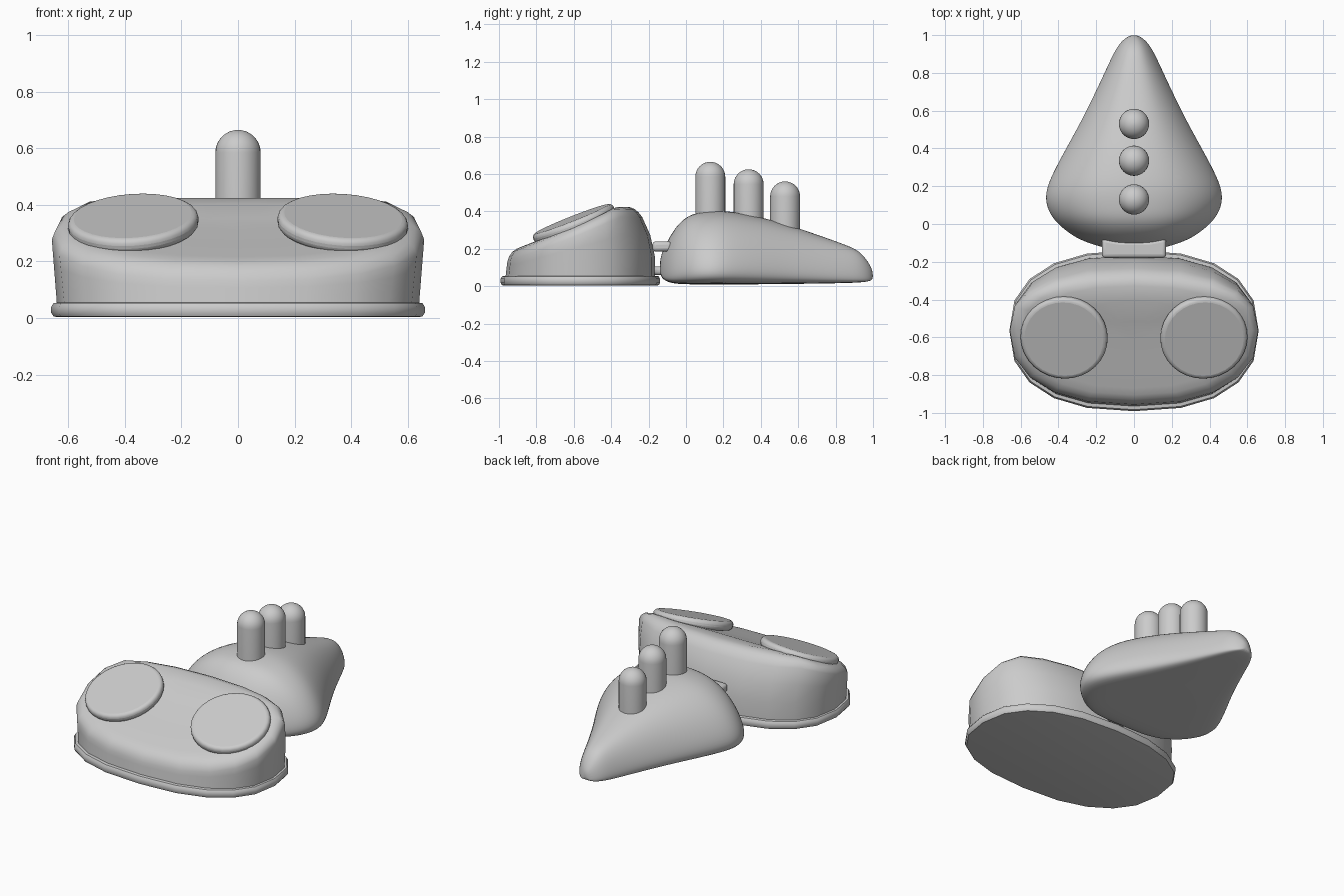
import bpy, bmesh
from math import sin, cos, pi, radians, copysign

if "Cube" in bpy.data.objects:
    bpy.data.objects.remove(bpy.data.objects["Cube"])


def finish(name, bm, angle=40, subsurf=0, bevel=0):
    bmesh.ops.recalc_face_normals(bm, faces=bm.faces)
    me = bpy.data.meshes.new(name)
    bm.to_mesh(me)
    bm.free()
    ob = bpy.data.objects.new(name, me)
    bpy.context.collection.objects.link(ob)
    if bevel:
        m = ob.modifiers.new("bevel", 'BEVEL')
        m.width, m.segments = bevel, 4
    if subsurf:
        m = ob.modifiers.new("smooth", 'SUBSURF')
        m.levels = m.render_levels = subsurf
    bpy.context.view_layer.objects.active = ob
    ob.select_set(True)
    bpy.ops.object.shade_smooth_by_angle(angle=radians(angle))
    ob.select_set(False)
    return ob


def loft(name, rings, **kw):
    bm = bmesh.new()
    loops = [[bm.verts.new(p) for p in r] for r in rings]
    n = len(loops[0])
    for a, b in zip(loops, loops[1:]):
        for i in range(n):
            j = (i + 1) % n
            bm.faces.new((a[i], a[j], b[j], b[i]))
    bm.faces.new(loops[0])
    bm.faces.new(loops[-1])
    return finish(name, bm, **kw)


N, CY = 20, -0.565


def outline(a, b):
    """Superellipse outline of the front body."""
    pw = 2 / 2.4
    pts = []
    for i in range(N):
        c, s = cos(2 * pi * i / N), sin(2 * pi * i / N)
        pts.append((a * copysign(abs(c) ** pw, c), CY + b * copysign(abs(s) ** pw, s)))
    return pts


# base flange
flange = [(.64, .41, .004), (.652, .42, .006), (.66, .426, .018),
          (.66, .426, .04), (.652, .418, .053), (.63, .395, .056)]
loft("base_flange", [[(x, y, z) for x, y in outline(a, b)] for a, b, z in flange])


# front body: upright wall and sloping, rounded top
def lean(x, y, z):
    t = (y - CY) / .4
    if t > 0:
        y -= t * .10 * (max(0, z - .12) / .30) ** 2
    else:
        y -= t * .12 * max(0, z - .05)
    return (x, y, z)


def top_z(y):
    return min(.424, .21 + .367 * (y + .9))


rings = [[(x, y, .05) for x, y in outline(.64, .40)]]
for f in (.35, .7, 1):
    rings.append([lean(x, y, .05 + f * (top_z(y) - .055 - .05))
                  for x, y in outline(.64 + .018 * f, .40)])
for k, drop in ((.985, .03), (.95, .011), (.89, .002), (.8, 0), (.5, 0), (.15, 0)):
    rings.append([lean(x, y, top_z(y) - drop) for x, y in outline(.658 * k, .40 * k)])
loft("front_body", rings, angle=50)

# round pads on the sloping top
for s, side in ((-1, "left"), (1, "right")):
    bm = bmesh.new()
    bmesh.ops.create_cone(bm, cap_ends=True, segments=32, radius1=.231, radius2=.231, depth=.055)
    pad = finish(side + "_pad", bm, bevel=.022)
    pad.location = (s * .37, -.6, .335)
    pad.rotation_euler = (radians(21.5), radians(4 * s), 0)

# rear body: (y, half width, bottom, top) stations along its length
stations = [(-.14, .07, .07, .14), (-.125, .17, .035, .19), (-.085, .29, .018, .27),
            (-.04, .36, .012, .337), (.02, .43, .01, .385), (.09, .468, .01, .398),
            (.16, .475, .01, .405), (.24, .45, .01, .402), (.38, .375, .01, .376),
            (.54, .284, .012, .332), (.72, .195, .014, .27), (.86, .13, .017, .22),
            (.93, .095, .02, .188), (.975, .06, .025, .13), (1.0, .02, .035, .08)]
half = [(0, 0), (.45, 0), (.85, .01), (.98, .07), (1, .22), (.92, .45),
        (.76, .70), (.52, .90), (.26, .985), (0, 1)]
section = half + [(-u, v) for u, v in half[-2:0:-1]]
loft("rear_body", [[(w * u, y, b + (t - b) * v) for u, v in section]
                   for y, w, b, t in stations], angle=60, subsurf=2)

# three upright round-topped pins
for i, (y, top) in enumerate(((.13, .665), (.335, .625), (.53, .56))):
    prof = [(.08, .2)] + [(.08 * cos(a * pi / 16), top - .08 + .08 * sin(a * pi / 16))
                          for a in range(8)] + [(.004, top)]
    loft(f"pin_{i + 1}", [[(r * cos(2 * pi * k / 32), y + r * sin(2 * pi * k / 32), z)
                          for k in range(32)] for r, z in prof])

# link between the bodies: flared upper plate and lower round tab
bow = [(-.17, -.075), (-.08, -.09), (.08, -.09), (.17, -.075),
       (.17, -.18), (.08, -.18), (-.08, -.18), (-.17, -.18)]
loft("upper_link", [[(x, y, z) for x, y in bow] for z in (.185, .24)], bevel=.02)
bm = bmesh.new()
bmesh.ops.create_cone(bm, cap_ends=True, segments=24, radius1=.08, radius2=.08, depth=.045)
tab = finish("lower_link", bm, bevel=.018)
tab.location = (0, -.11, .082)
